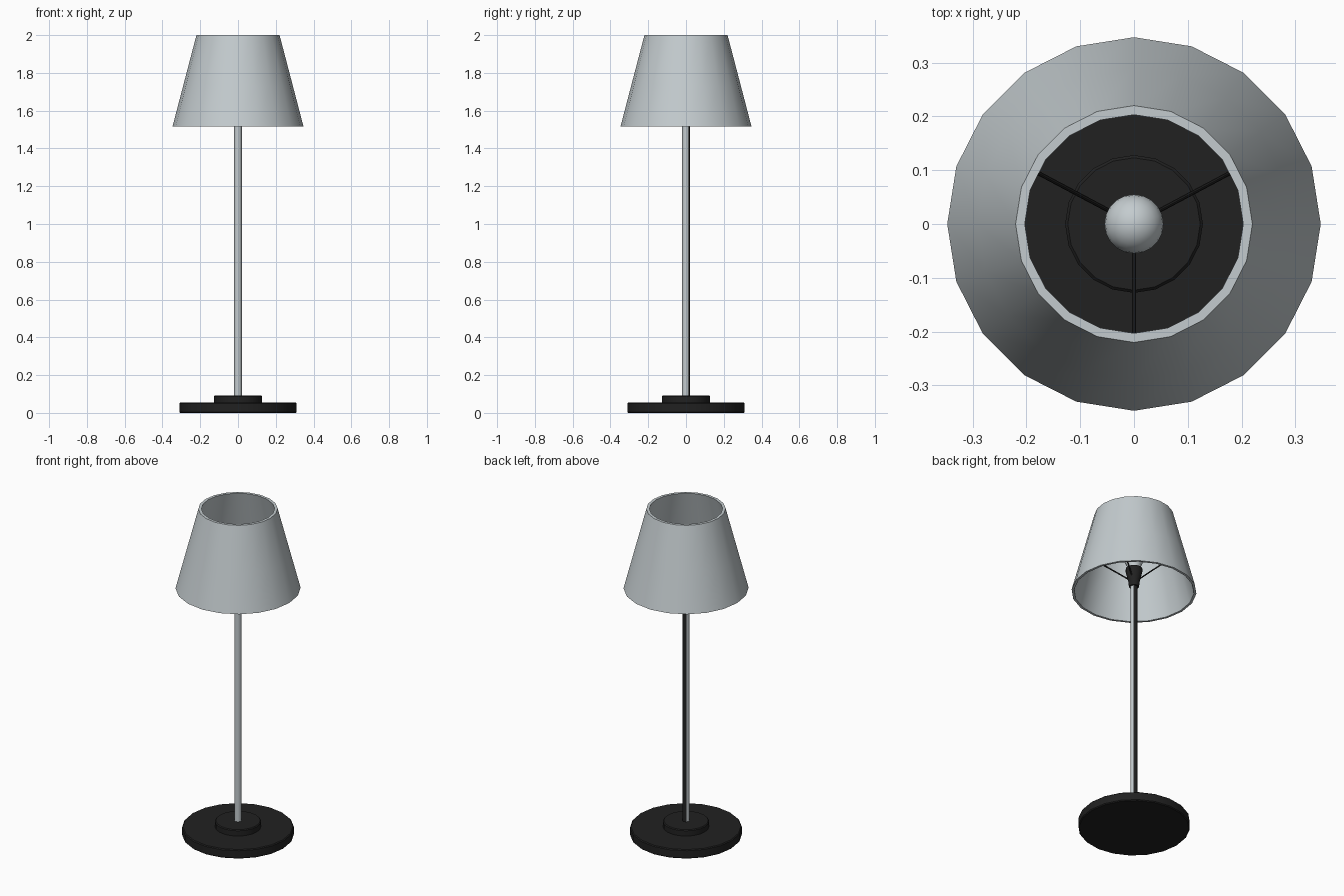
import bpy, math
from mathutils import Vector

if "Cube" in bpy.data.objects:
    bpy.data.objects.remove(bpy.data.objects["Cube"])


def material(name, rgb):
    m = bpy.data.materials.new(name)
    m.diffuse_color = (*rgb, 1)
    m.use_nodes = True
    m.node_tree.nodes["Principled BSDF"].inputs["Base Color"].default_value = m.diffuse_color
    return m


GREY = material("pale grey", (0.55, 0.60, 0.62))
BLACK = material("soft black", (0.015, 0.015, 0.015))


def lathe(name, profile, sides, mats, closed=False):
    """Revolve (radius, z) points around z; zero radius becomes a single pole vertex."""
    verts, rings, faces = [], [], []
    for r, z in profile:
        n = 1 if r == 0 else sides
        rings.append([len(verts) + i for i in range(n)])
        for i in range(n):
            a = 2 * math.pi * i / sides
            verts.append((r * math.cos(a), r * math.sin(a), z))
    pairs = list(zip(rings, rings[1:]))
    if closed:
        pairs.append((rings[-1], rings[0]))
    for a, b in pairs:
        for i in range(sides):
            j = (i + 1) % sides
            f = [a[i % len(a)], a[j % len(a)], b[j % len(b)], b[i % len(b)]]
            faces.append(list(dict.fromkeys(f)))
    return finish(name, verts, faces, mats)


def finish(name, verts, faces, mats):
    me = bpy.data.meshes.new(name)
    me.from_pydata(verts, [], faces)
    for m in mats:
        me.materials.append(m)
    ob = bpy.data.objects.new(name, me)
    bpy.context.collection.objects.link(ob)
    smooth(ob)
    return ob


def smooth(ob):
    bpy.ops.object.select_all(action='DESELECT')
    ob.select_set(True)
    bpy.context.view_layer.objects.active = ob
    bpy.ops.object.shade_smooth_by_angle(angle=math.radians(35))


# Weighted foot and its raised collar
lathe("base", [(0, 0), (0.305, 0), (0.31, 0.005), (0.31, 0.05), (0.305, 0.055), (0, 0.055)],
      20, [BLACK])
lathe("base_collar", [(0, 0.05), (0.128, 0.05), (0.128, 0.087), (0.123, 0.092), (0, 0.092)],
      20, [BLACK])

# Pole, with a black strip down its back
pole = lathe("pole", [(0, 0.085), (0.02, 0.085), (0.02, 1.56), (0, 1.56)], 16, [GREY, BLACK])
for p in pole.data.polygons:
    if p.normal.y > 0.7:
        p.material_index = 1

# Bulb holder
lathe("socket", [(0, 1.545), (0.028, 1.545), (0.032, 1.58), (0.046, 1.64), (0.046, 1.66), (0, 1.66)],
      16, [BLACK])

# Bulb
bulb = [(0, 1.65), (0.035, 1.65), (0.04, 1.68)]
bulb += [(0.055 * math.cos(math.radians(a)), 1.725 + 0.055 * math.sin(math.radians(a)))
         for a in range(-30, 90, 15)]
lathe("bulb", bulb + [(0, 1.78)], 20, [GREY])

# Hollow tapered shade
lathe("shade", [(0.347, 1.515), (0.29, 1.733), (0.22, 2.0), (0.203, 2.0), (0.275, 1.733), (0.333, 1.515)],
      20, [GREY], closed=True)

# Three arms carrying the shade
for k, deg in enumerate((-90, 28, 152)):
    a = math.radians(deg)
    start = Vector((0.03 * math.cos(a), 0.03 * math.sin(a), 1.60))
    end = Vector((0.262 * math.cos(a), 0.262 * math.sin(a), 1.80))
    d = end - start
    bpy.ops.mesh.primitive_cylinder_add(vertices=8, radius=0.004, depth=d.length,
                                        location=(start + end) / 2,
                                        rotation=d.to_track_quat('Z', 'Y').to_euler())
    arm = bpy.context.object
    arm.name = f"shade_arm_{k + 1}"
    arm.data.materials.append(BLACK)
    smooth(arm)
